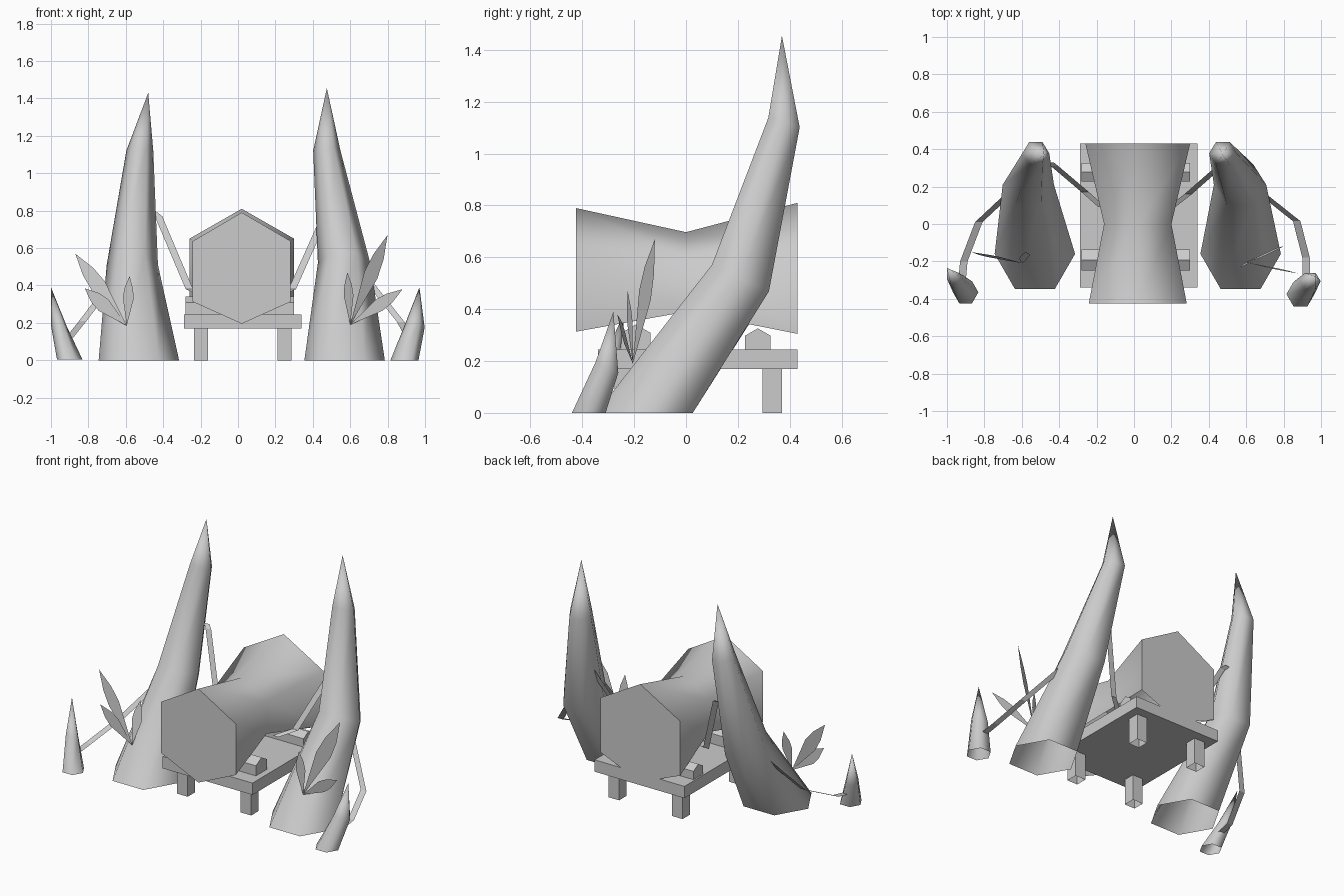
import bpy, bmesh, math
from mathutils import Vector

if "Cube" in bpy.data.objects:
    bpy.data.objects.remove(bpy.data.objects["Cube"], do_unlink=True)

stone = bpy.data.materials.new("plain_grey")
stone.use_nodes = True
grey = (0.6, 0.6, 0.6, 1)
stone.diffuse_color = grey
stone.node_tree.nodes["Principled BSDF"].inputs["Base Color"].default_value = grey


def make(name, verts, faces, smooth=None):
    """Mesh object with outward normals and optional smooth shading."""
    mesh = bpy.data.meshes.new(name)
    mesh.from_pydata([tuple(v) for v in verts], [], faces)
    bm = bmesh.new()
    bm.from_mesh(mesh)
    bmesh.ops.recalc_face_normals(bm, faces=bm.faces)
    bm.to_mesh(mesh)
    bm.free()
    mesh.materials.append(stone)
    obj = bpy.data.objects.new(name, mesh)
    bpy.context.collection.objects.link(obj)
    if smooth:
        bpy.ops.object.select_all(action='DESELECT')
        obj.select_set(True)
        bpy.context.view_layer.objects.active = obj
        bpy.ops.object.shade_smooth_by_angle(angle=math.radians(smooth))
    return obj


def box(name, low, high, open_bottom=False):
    verts = [(x, y, z) for z in (low[2], high[2])
             for x, y in ((low[0], low[1]), (high[0], low[1]),
                          (high[0], high[1]), (low[0], high[1]))]
    faces = [(i, (i + 1) % 4, (i + 1) % 4 + 4, i + 4) for i in range(4)]
    faces.append((4, 5, 6, 7))
    if not open_bottom:
        faces.append((3, 2, 1, 0))
    make(name, verts, faces)


def spike(name, rings, tip, sides=6):
    """Tapering horn, open at the base: rings of (centre, radius, tilt)."""
    verts, faces = [], []
    for c, r, tilt in rings:
        t = math.radians(tilt)
        for i in range(sides):
            a = math.tau * i / sides
            s = r * math.sin(a)
            verts.append((c[0] + r * math.cos(a), c[1] + s * math.cos(t), c[2] + s * math.sin(t)))
    verts.append(tip)
    last = (len(rings) - 1) * sides
    for i in range(sides):
        j = (i + 1) % sides
        for k in range(0, last, sides):
            faces.append((k + i, k + j, k + sides + j, k + sides + i))
        faces.append((last + i, last + j, len(verts) - 1))
    make(name, verts, faces, 75)


def ribbon(name, points, width=0.04):
    """Flat strip following a path, spread along x."""
    half = Vector((width / 2, 0, 0))
    verts = [Vector(p) + s * half for p in points for s in (-1, 1)]
    faces = [(2 * i, 2 * i + 1, 2 * i + 3, 2 * i + 2) for i in range(len(points) - 1)]
    make(name, verts, faces)


def leaf(name, base, tip, normal, width):
    """Flat pointed blade, widest past the middle."""
    base, tip = Vector(base), Vector(tip)
    d = tip - base
    w = d.cross(Vector(normal)).normalized() * width / 2
    verts = [base, base + d * 0.55 + w, base + d * 0.75 + w * 0.8, tip,
             base + d * 0.75 - w * 0.8, base + d * 0.55 - w]
    make(name, verts, [range(6)])


# Low table with four hollow legs
box("platform", (-0.29, -0.34, 0.17), (0.34, 0.43, 0.245))
for side, x in (("right", -0.235), ("left", 0.21)):
    for end, y in (("front", -0.275), ("back", 0.295)):
        box(f"{end}_{side}_leg", (x, y, 0), (x + 0.075, y + 0.075, 0.17), True)

# Hexagonal bars across the table
for end, y, z, r in (("front", -0.193, 0.277, 0.064), ("back", 0.277, 0.27, 0.056)):
    verts = [(x, y + r * math.sin(math.tau * i / 6), z + r * math.cos(math.tau * i / 6))
             for x in (-0.28, 0.3) for i in range(6)]
    faces = [(i, (i + 1) % 6, (i + 1) % 6 + 6, i + 6) for i in range(6)]
    make(f"{end}_bar", verts, faces + [range(6), range(6, 12)])

# Waisted six-sided drum: y, centre x, half width, top, shoulder, lower side, bottom
verts = []
for y, cx, w, top, shoulder, low, bottom in (
        (-0.425, 0.02, 0.262, 0.79, 0.637, 0.313, 0.195),
        (0, 0.02, 0.18, 0.697, 0.595, 0.39, 0.29),
        (0.43, 0.02, 0.28, 0.81, 0.65, 0.305, 0.19)):
    verts += [(cx - w, y, low), (cx - w, y, shoulder), (cx, y, top),
              (cx + w, y, shoulder), (cx + w, y, low), (cx, y, bottom)]
faces = [(k + i, k + i + 1, k + i + 7, k + i + 6) for k in (0, 6) for i in range(4)]
make("drum", verts, faces + [range(6), range(12, 18)], 65)

# Tall curved horns
spike("right_horn", [((-0.53, -0.16, 0), 0.215, 0), ((-0.565, 0.21, 0.51), 0.137, -25),
                     ((-0.525, 0.378, 1.12), 0.072, -17)], (-0.48, 0.37, 1.43))
spike("left_horn", [((0.57, -0.16, 0), 0.215, 0), ((0.567, 0.21, 0.52), 0.14, -25),
                    ((0.475, 0.378, 1.12), 0.073, -17)], (0.475, 0.37, 1.455))

# Small outer spikes
spike("right_spike", [((-0.9, -0.365, 0.005), 0.068, 0), ((-0.957, -0.295, 0.18), 0.042, -25)],
      (-1, -0.235, 0.39))
spike("left_spike", [((0.89, -0.375, 0), 0.075, 0), ((0.942, -0.305, 0.175), 0.056, -25)],
      (0.97, -0.28, 0.39))

# Flat vines joining the drum, horns and spikes
ribbon("right_inner_vine", [(-0.45, 0.33, 0.79), (-0.425, 0.31, 0.77),
                            (-0.26, 0.17, 0.38), (-0.17, 0.09, 0.34)])
ribbon("left_inner_vine", [(0.45, 0.3, 0.74), (0.415, 0.27, 0.66),
                           (0.29, 0.16, 0.38), (0.2, 0.09, 0.34)])
ribbon("right_outer_vine", [(-0.67, 0.16, 0.42), (-0.83, 0.01, 0.21),
                            (-0.91, -0.2, 0.11), (-0.92, -0.31, 0.09)])
ribbon("left_outer_vine", [(0.7, 0.15, 0.42), (0.87, 0.015, 0.205),
                           (0.92, -0.18, 0.11), (0.92, -0.305, 0.09)])

# Leaf tufts growing in front of the horns
root = (-0.595, -0.21, 0.185)
leaf("right_short_leaf", root, (-0.58, -0.15, 0.45), (0.3, -1, 0), 0.06)
leaf("right_tall_leaf", root, (-0.87, -0.15, 0.57), (0, -1, 0), 0.085)
leaf("right_low_leaf", root, (-0.82, -0.21, 0.385), (0, -1, 0), 0.08)
root = (0.6, -0.205, 0.19)
leaf("left_short_leaf", root, (0.585, -0.225, 0.47), (0.4, -1, 0), 0.055)
leaf("left_tall_leaf", root, (0.8, -0.12, 0.67), (0.55, -0.85, 0), 0.09)
leaf("left_low_leaf", root, (0.88, -0.265, 0.38), (0, -1, 0), 0.07)
